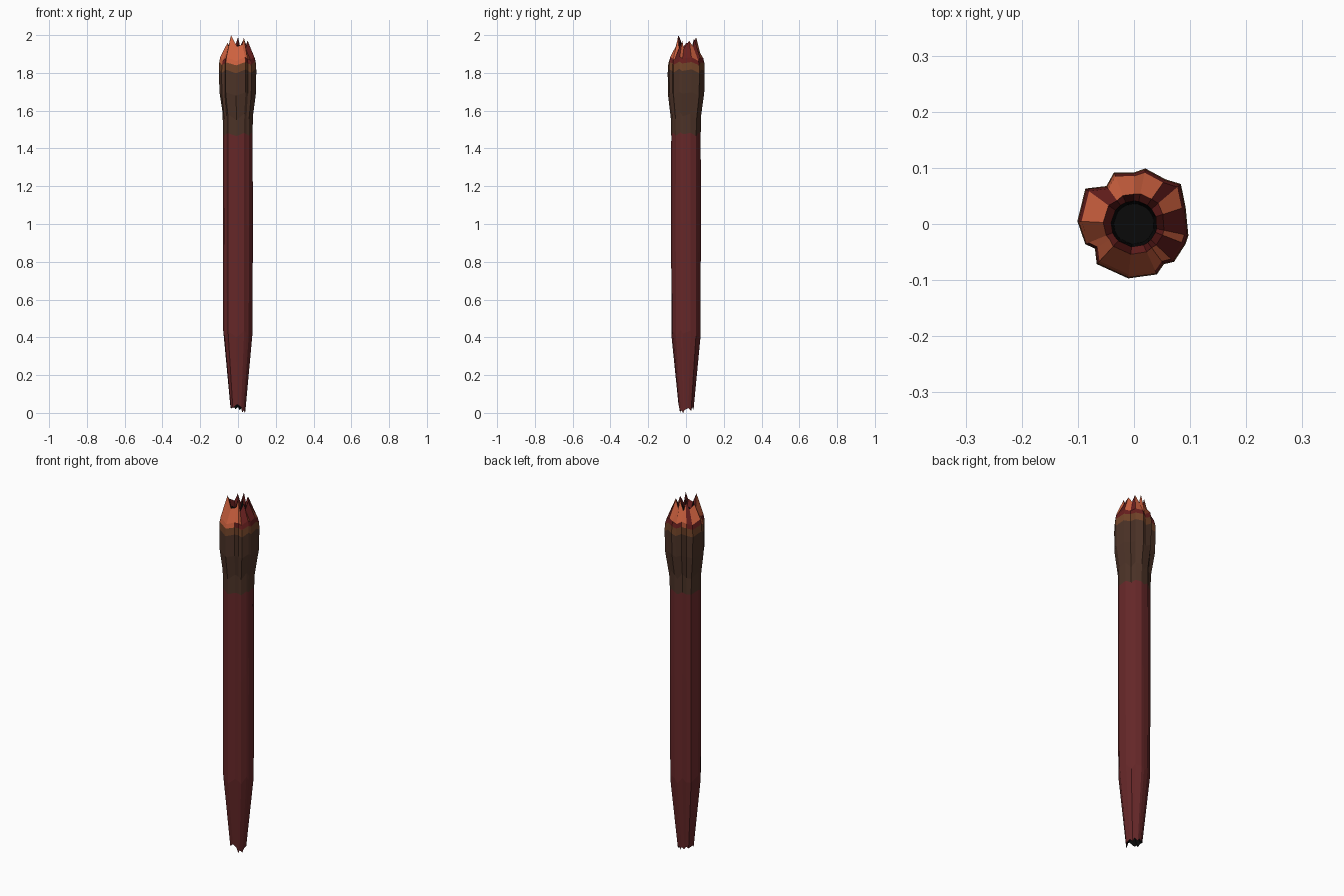
import bpy, bmesh, math, random

if "Cube" in bpy.data.objects:
    bpy.data.objects.remove(bpy.data.objects["Cube"])

random.seed(4)

def material(name, rgb):
    m = bpy.data.materials.new(name)
    m.diffuse_color = (*rgb, 1)
    m.use_nodes = True
    m.node_tree.nodes["Principled BSDF"].inputs["Base Color"].default_value = m.diffuse_color
    return m

RED, CHAR, BROWN, DEEP, ORANGE, BLACK = range(6)
mats = [material("dark red wood", (0.135, 0.021, 0.022)),
        material("charred brown", (0.075, 0.034, 0.021)),
        material("scorched brown", (0.17, 0.058, 0.022)),
        material("deep red ember", (0.14, 0.014, 0.013)),
        material("ember orange", (0.62, 0.12, 0.05)),
        material("black hollow", (0.003, 0.003, 0.003))]

# lobed outline of the burnt head, counter-clockwise
outline = [(.095, -.02), (.09, .03), (.082, .07), (.055, .078), (.02, .097), (0, .09),
           (-.035, .09), (-.048, .066), (-.085, .062), (-.099, .005), (-.085, -.035),
           (-.068, -.043), (-.065, -.07), (-.01, -.095), (.04, -.088), (.052, -.07),
           (.07, -.066), (.09, -.035)]
N = len(outline)
ang = [math.atan2(y, x) for x, y in outline]
rad = [math.hypot(x, y) for x, y in outline]

# jagged ends
rim_z = [1.93, 1.97, 1.94, 1.98, 1.94, 1.99, 1.93, 1.98, 1.94, 1.96, 1.93, 1.97,
         2.0, 1.94, 1.95, 1.99, 1.93, 1.97]
foot_z = [.015, .025, .01, .03, .015, .03, .02, .035, .025, .035, .02, .03,
          .025, .045, .03, .0, .015, .0]

def ring(bm, z, r, lobe=0, wave=0, wobble=0):
    """One loop; lobe blends from a circle to the head outline."""
    out = []
    for i in range(N):
        rr = r + lobe * (rad[i] - 0.094) + random.uniform(-wobble, wobble)
        zz = z[i] if isinstance(z, list) else z + wave * math.sin(2.3 * i)
        out.append(bm.verts.new((rr * math.cos(ang[i]), rr * math.sin(ang[i]), zz)))
    return out

def loft(bm, rings, colours):
    for a, b, c in zip(rings, rings[1:], colours):
        for i in range(N):
            j = (i + 1) % N
            f = bm.faces.new((a[i], a[j], b[j], b[i]))
            f.material_index = c(i) if callable(c) else c

def finish(bm, name):
    me = bpy.data.meshes.new(name)
    bm.to_mesh(me)
    bm.free()
    for m in mats:
        me.materials.append(m)
    ob = bpy.data.objects.new(name, me)
    bpy.context.collection.objects.link(ob)

# outer skin: tapered shaft, swollen head, jagged glowing rim
bm = bmesh.new()
rings = [ring(bm, foot_z, .040, .1),
         ring(bm, .42, .077, .25, .02, .001),
         ring(bm, 1.0, .079, .25, .03, .001),
         ring(bm, 1.475, .078, .3, .01),
         ring(bm, 1.57, .079, .5, .02),
         ring(bm, 1.69, .094, .9, .01),
         ring(bm, 1.81, .096, 1, .012),
         ring(bm, 1.85, .094, 1, .01),
         ring(bm, 1.875, .089, .9, .012),
         ring(bm, rim_z, .054, .2)]
loft(bm, rings, [RED, RED, RED, CHAR, CHAR, CHAR, BROWN,
                 lambda i: ORANGE if i in (6, 9, 12, 13) else DEEP,
                 lambda i: DEEP if i in (0, 2, 7, 16) else ORANGE])
# hollow in the top
lip = ring(bm, [z - .035 for z in rim_z], .041)
floor = ring(bm, 1.8, .036)
loft(bm, [rings[-1], lip, floor], [DEEP, BLACK])
bm.faces.new(floor).material_index = BLACK
# hollow in the foot
foot = ring(bm, [z + .012 for z in foot_z], .034)
cap = ring(bm, .06, .02)
loft(bm, [cap, foot, rings[0]], [BLACK, BLACK])
bm.faces.new(cap[::-1]).material_index = BLACK
finish(bm, "burnt_stick")
